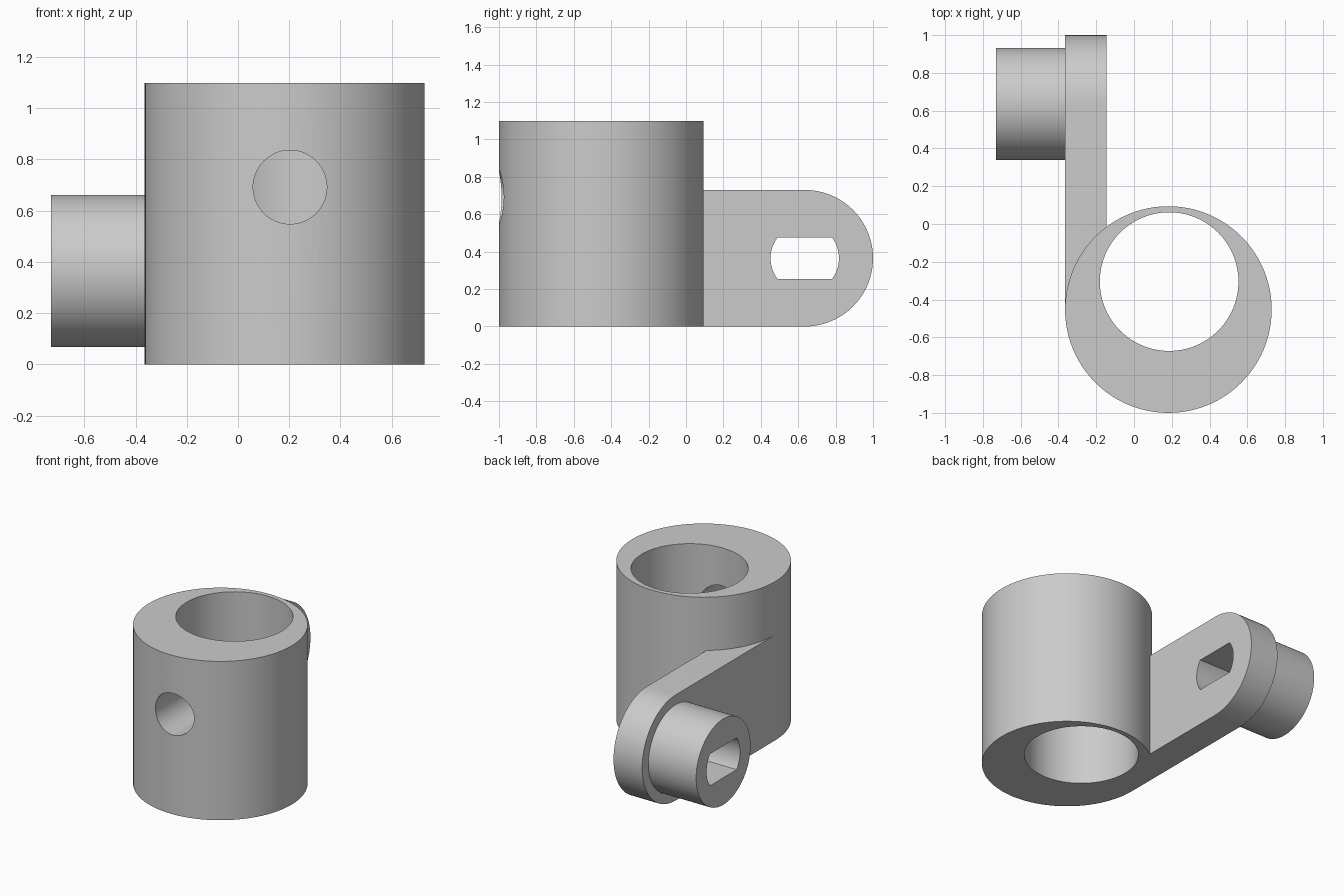
import bpy
import bmesh
from math import cos, sin, pi, asin
from mathutils import Matrix, Vector

cube = bpy.data.objects.get("Cube")
if cube:
    bpy.data.objects.remove(cube, do_unlink=True)

grey = bpy.data.materials.new("plain grey")
grey.use_nodes = True
colour = (0.6, 0.6, 0.6, 1)
grey.diffuse_color = colour
grey.node_tree.nodes["Principled BSDF"].inputs["Base Color"].default_value = colour

RING = Vector((0.182, -0.453))
RING_R, HEIGHT = 0.547, 1.098
PIVOT_Y, PIVOT_Z = 0.635, 0.365


def prism(name, points, start, sweep):
    """Solid made by sweeping a closed planar outline."""
    bm = bmesh.new()
    face = bm.faces.new([bm.verts.new(Vector(p) + Vector(start)) for p in points])
    moved = bmesh.ops.extrude_face_region(bm, geom=[face])["geom"]
    bmesh.ops.translate(bm, vec=sweep,
                        verts=[v for v in moved if isinstance(v, bmesh.types.BMVert)])
    bmesh.ops.recalc_face_normals(bm, faces=bm.faces)
    mesh = bpy.data.meshes.new(name)
    bm.to_mesh(mesh)
    bm.free()
    mesh.materials.append(grey)
    obj = bpy.data.objects.new(name, mesh)
    bpy.context.collection.objects.link(obj)
    return obj


def arc(radius, a, b, steps):
    return [(radius * cos(a + (b - a) * i / steps), radius * sin(a + (b - a) * i / steps))
            for i in range(steps + 1)]


def circle(radius, steps=96):
    return arc(radius, 0, 2 * pi, steps)[:-1]


def side(points):
    return [(0, u, v) for u, v in points]


def combine(target, other, operation):
    mod = target.modifiers.new(operation.lower(), "BOOLEAN")
    mod.operation, mod.object, mod.solver = operation, other, "EXACT"
    bpy.context.view_layer.objects.active = target
    bpy.ops.object.modifier_apply(modifier=mod.name)
    bpy.data.objects.remove(other, do_unlink=True)


# Upright ring body
bracket = prism("ring_bracket", [(u, v, 0) for u, v in circle(RING_R)],
                (RING.x, RING.y, 0), (0, 0, HEIGHT))

# Flat arm with a round end, tangent to the ring
reach = RING.y - PIVOT_Y
outline = arc(PIVOT_Z, -pi / 2, pi / 2, 48) + [(reach, PIVOT_Z), (reach, -PIVOT_Z)]
arm = prism("arm", side(outline), (-0.365, PIVOT_Y, PIVOT_Z), (0.219, 0, 0))
combine(bracket, arm, "UNION")

# Round boss, sunk slightly into the arm
boss = prism("boss", side(circle(0.297)), (-0.73, PIVOT_Y, PIVOT_Z), (0.4, 0, 0))
combine(bracket, boss, "UNION")

# Off-centre main bore
bore = prism("bore_cutter", [(u, v, 0) for u, v in circle(0.367)],
             (0.186, -0.305, -0.1), (0, 0, HEIGHT + 0.2))
combine(bracket, bore, "DIFFERENCE")

# Screw hole through the thick front wall
hole = prism("screw_hole_cutter", [(u, 0, v) for u, v in circle(0.144, 64)],
             (0.203, -1.1, 0.692), (0, 0.8, 0))
combine(bracket, hole, "DIFFERENCE")

# Slot with two flats through boss and arm
flat = asin(0.11 / 0.183)
slot_outline = arc(0.183, -flat, flat, 16) + arc(0.183, pi - flat, pi + flat, 16)
slot = prism("slot_cutter", side(slot_outline), (-0.8, PIVOT_Y, PIVOT_Z), (0.75, 0, 0))
combine(bracket, slot, "DIFFERENCE")

# Smooth curves, crisp edges
bpy.ops.object.select_all(action="DESELECT")
bracket.select_set(True)
bpy.context.view_layer.objects.active = bracket
bpy.ops.object.shade_smooth_by_angle(angle=pi / 6)
